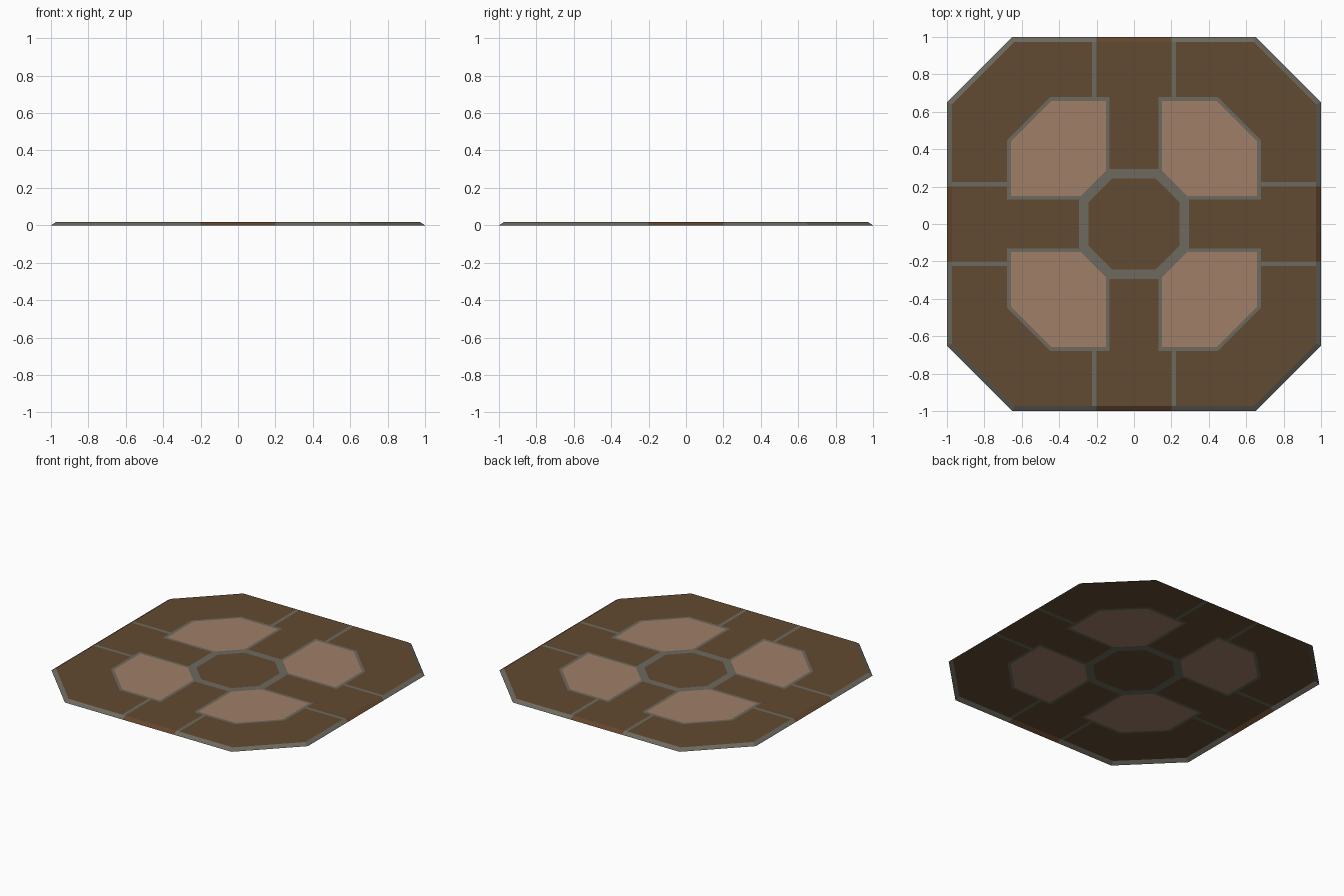
import bpy, bmesh

if "Cube" in bpy.data.objects:
    bpy.data.objects.remove(bpy.data.objects["Cube"])

TOP = 0.018  # tile thickness


def material(name, rgb):
    m = bpy.data.materials.new(name)
    m.diffuse_color = (*rgb, 1)
    m.use_nodes = True
    m.node_tree.nodes["Principled BSDF"].inputs["Base Color"].default_value = m.diffuse_color
    return m


BROWN = material("brown stone", (0.122, 0.069, 0.032))
EDGE = material("red brown edge", (0.125, 0.060, 0.024))
TAN = material("tan inlay", (0.352, 0.209, 0.138))
GREY = material("grey grout", (0.150, 0.144, 0.112))


def quadrant():
    """One quarter of the bevelled octagon, cut along every pattern line."""
    bm = bmesh.new()
    top = [(0.972, 0), (0.972, 0.64), (0.64, 0.972), (0, 0.972)]
    rim = [(1, 0), (1, 0.65), (0.65, 1), (0, 1)]
    tv = [bm.verts.new((x, y, TOP)) for x, y in top]
    rv = [bm.verts.new((x, y, 0)) for x, y in rim]
    centre = bm.verts.new((0, 0, TOP))
    bm.faces.new([centre] + tv)
    for i in range(3):
        bm.faces.new((rv[i], rv[i + 1], tv[i + 1], tv[i]))

    def cut(co, no):
        bmesh.ops.bisect_plane(bm, geom=bm.verts[:] + bm.edges[:] + bm.faces[:],
                               plane_co=co, plane_no=no, dist=1e-5)

    for d in (0.13, 0.15, 0.20, 0.225, 0.243, 0.295, 0.657, 0.678):
        cut((d, 0, 0), (1, 0, 0))
        cut((0, d, 0), (0, 1, 0))
    for s in (0.36, 0.435, 1.10, 1.127):
        cut((s, 0, 0), (1, 1, 0))
    return bm


def part_of(face):
    """Which part a cut face belongs to, from its centre."""
    c = face.calc_center_median()
    lo, hi, s = min(c.x, c.y), max(c.x, c.y), c.x + c.y
    if c.z < TOP - 1e-4:
        return "arm_edge" if lo < 0.20 else "bevelled_border"
    if hi < 0.295 and s < 0.435:
        return "centre_tile" if hi < 0.243 and s < 0.36 else "centre_ring"
    if lo > 0.15 and hi < 0.657 and s < 1.10:
        return "inlay_panels"
    if lo > 0.13 and hi < 0.678 and s < 1.127:
        return "inlay_frames"
    if 0.20 < lo < 0.225 and hi > 0.678:
        return "divider_lines"
    return "floor_field"


PARTS = {
    "floor_field": BROWN, "centre_tile": BROWN, "arm_edge": EDGE,
    "inlay_panels": TAN, "inlay_frames": GREY, "centre_ring": GREY,
    "divider_lines": GREY, "bevelled_border": GREY,
}

# each part is its share of the quadrant, mirrored across x and y
for name, mat in PARTS.items():
    bm = quadrant()
    others = [f for f in bm.faces if part_of(f) != name]
    bmesh.ops.delete(bm, geom=others, context='FACES')
    for f in bm.faces:
        f.normal_update()
        if f.normal.z < 0:
            f.normal_flip()
    mesh = bpy.data.meshes.new(name)
    bm.to_mesh(mesh)
    bm.free()
    mesh.materials.append(mat)
    obj = bpy.data.objects.new(name, mesh)
    bpy.context.collection.objects.link(obj)
    mod = obj.modifiers.new("mirror", 'MIRROR')
    mod.use_axis = (True, True, False)
    mod.merge_threshold = 0.0001
